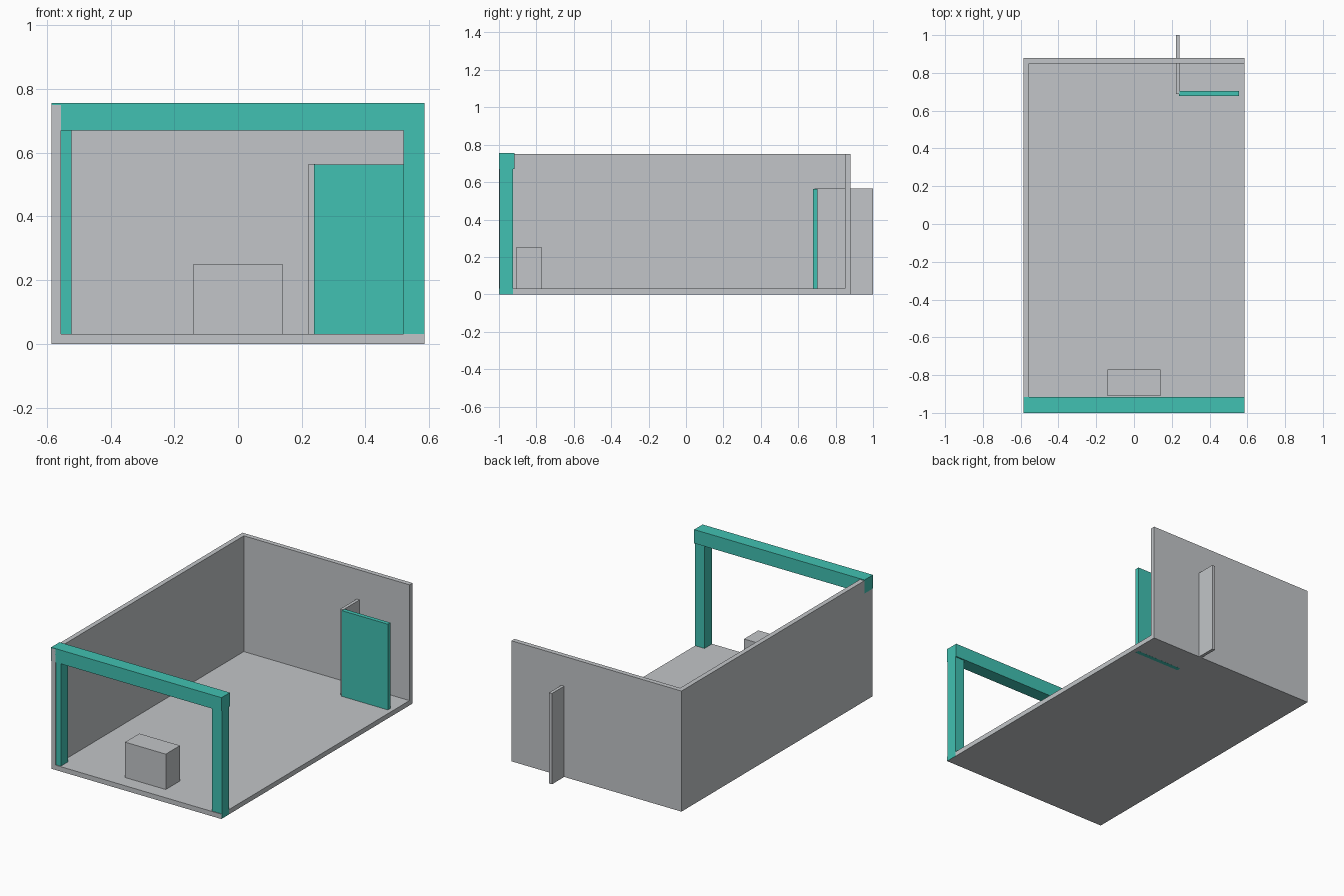
import bpy
import bmesh
from mathutils import Vector

cube = bpy.data.objects.get("Cube")
if cube:
    bpy.data.objects.remove(cube, do_unlink=True)


def make_material(name, rgb):
    mat = bpy.data.materials.new(name)
    mat.use_nodes = True
    color = (*rgb, 1.0)
    mat.diffuse_color = color
    mat.node_tree.nodes["Principled BSDF"].inputs["Base Color"].default_value = color
    return mat


gray = make_material("light_gray", (0.54, 0.56, 0.58))
teal = make_material("teal", (0.053, 0.533, 0.445))


def box(name, low, high, mat):
    """Axis-aligned box between two opposite corners."""
    low, high = Vector(low), Vector(high)
    bm = bmesh.new()
    bmesh.ops.create_cube(bm, size=1.0)
    bmesh.ops.scale(bm, vec=high - low, verts=bm.verts)
    bmesh.ops.translate(bm, vec=(low + high) / 2, verts=bm.verts)
    mesh = bpy.data.meshes.new(name)
    bm.to_mesh(mesh)
    bm.free()
    mesh.materials.append(mat)
    obj = bpy.data.objects.new(name, mesh)
    bpy.context.collection.objects.link(obj)
    return obj


half = 0.585       # half the room width
wall = 0.03        # wall and floor thickness
front, back = -1.0, 0.88
top = 0.75

# Room shell, open at the front and on one side
box("floor", (-half, front, 0), (half, back, wall), gray)
box("back_wall", (-half, back - wall, wall), (half, back, top), gray)
box("side_wall", (-half, front, wall), (-half + wall, back - wall, top), gray)

# Front portal: the post beside the wall is partly buried in it
box("right_post", (-half + 0.005, front + 0.005, 0.005), (-0.523, -0.925, 0.7), teal)
box("left_post", (0.52, front + 0.004, 0), (half + 0.001, -0.925, 0.7), teal)
box("portal_beam", (-half - 0.001, front, 0.67), (half + 0.001, -0.917, 0.755), teal)

# Counter block near the entrance
box("counter", (-0.14, -0.91, wall), (0.14, -0.77, 0.25), gray)

# Partition that passes through the back wall, with the door panel beside it
box("partition", (0.222, 0.688, 0), (0.242, 1.0, 0.565), gray)
box("door_panel", (0.238, 0.678, -0.0005), (0.557, 0.704, 0.563), teal)
